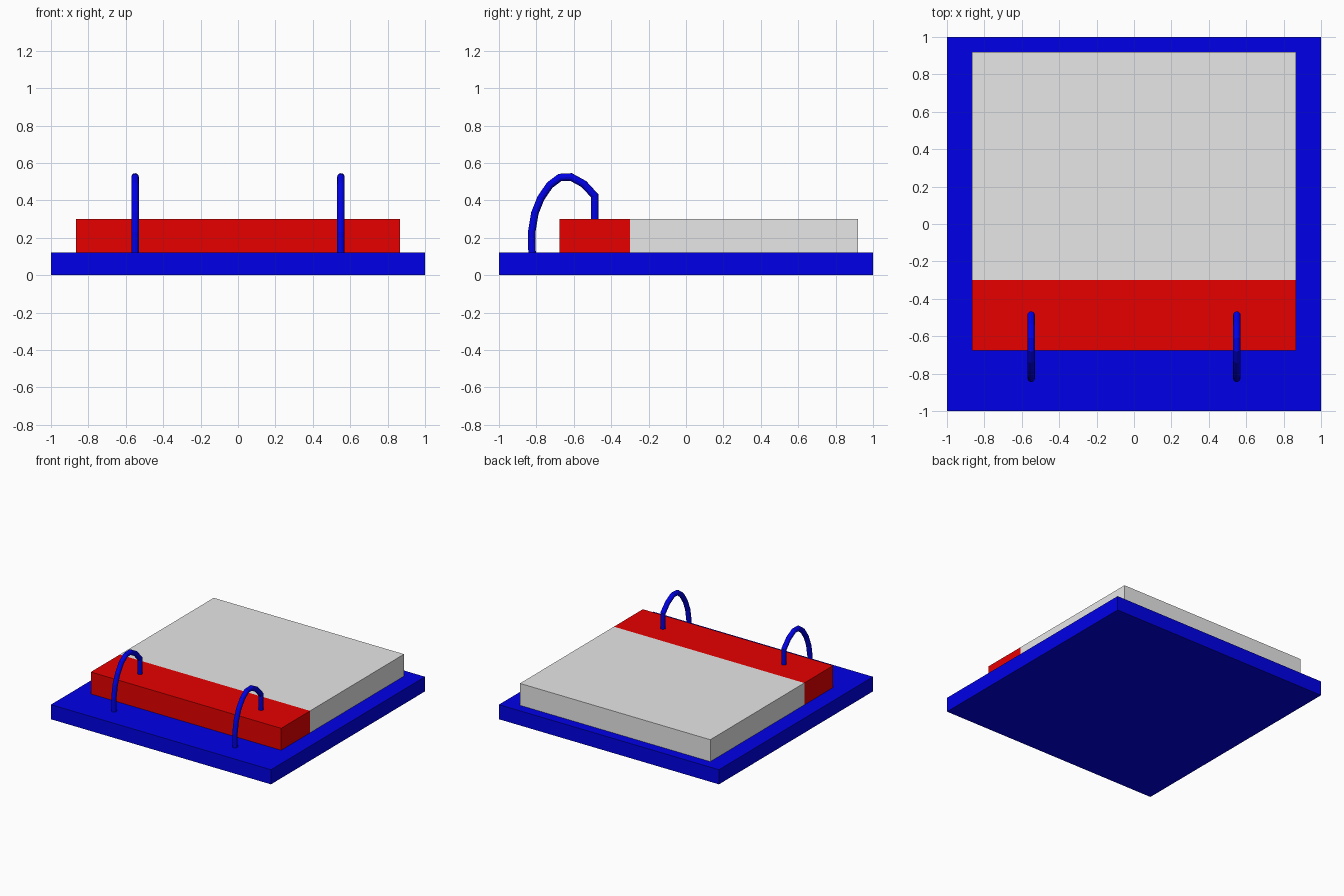
import bpy, bmesh, math
from mathutils import Vector

if "Cube" in bpy.data.objects:
    bpy.data.objects.remove(bpy.data.objects["Cube"])


def material(name, rgb):
    m = bpy.data.materials.new(name)
    m.diffuse_color = (*rgb, 1)
    m.use_nodes = True
    m.node_tree.nodes["Principled BSDF"].inputs["Base Color"].default_value = m.diffuse_color
    return m


blue = material("blue", (0.0, 0.0, 0.8))
red = material("red", (0.8, 0.0, 0.0))
grey = material("light grey", (0.8, 0.8, 0.8))


def finish(name, bm, mats):
    bmesh.ops.recalc_face_normals(bm, faces=bm.faces)
    me = bpy.data.meshes.new(name)
    bm.to_mesh(me)
    bm.free()
    for m in mats:
        me.materials.append(m)
    ob = bpy.data.objects.new(name, me)
    bpy.context.collection.objects.link(ob)
    return ob


def box(lo, hi):
    bm = bmesh.new()
    bmesh.ops.create_cube(bm, size=1)
    for v in bm.verts:
        v.co = Vector([hi[i] if v.co[i] > 0 else lo[i] for i in range(3)])
    return bm


# base board
finish("base_board", box((-1, -1, 0), (1, 1, 0.12)), [blue])

# page stack with a red band along the front
SPLIT = -0.30
bm = box((-0.865, -0.675, 0.12), (0.865, 0.92, 0.30))
bmesh.ops.bisect_plane(bm, geom=bm.verts[:] + bm.edges[:] + bm.faces[:],
                       plane_co=(0, SPLIT, 0), plane_no=(0, 1, 0))
for f in bm.faces:
    f.material_index = 1 if f.calc_center_median().y < SPLIT else 0
finish("page_stack", bm, [grey, red])

# binding hoops: a round tube swept along a bent path in the YZ plane
PATH = [(-0.823, 0.11), (-0.825, 0.23), (-0.808, 0.332), (-0.776, 0.412),
        (-0.728, 0.482), (-0.674, 0.522), (-0.615, 0.525), (-0.546, 0.487),
        (-0.487, 0.423), (-0.487, 0.29)]
RADIUS, SIDES = 0.02, 12


def hoop(name, x):
    bm = bmesh.new()
    pts = [Vector((x, y, z)) for y, z in PATH]
    rings = []
    for i, p in enumerate(pts):
        a = (p - pts[i - 1]).normalized() if i else (pts[1] - p).normalized()
        b = (pts[i + 1] - p).normalized() if i < len(pts) - 1 else a
        t = (a + b).normalized()
        side = Vector((0, -t.z, t.y)) / max(t.dot(a), 0.5)
        rings.append([bm.verts.new(p + RADIUS * (
            math.cos(k * math.tau / SIDES) * Vector((1, 0, 0))
            + math.sin(k * math.tau / SIDES) * side)) for k in range(SIDES)])
    for r, s in zip(rings, rings[1:]):
        for k in range(SIDES):
            n = (k + 1) % SIDES
            bm.faces.new((r[k], r[n], s[n], s[k]))
    bm.faces.new(rings[0])
    bm.faces.new(rings[-1])
    finish(name, bm, [blue])


for name, x in (("left_hoop", -0.55), ("right_hoop", 0.55)):
    hoop(name, x)
